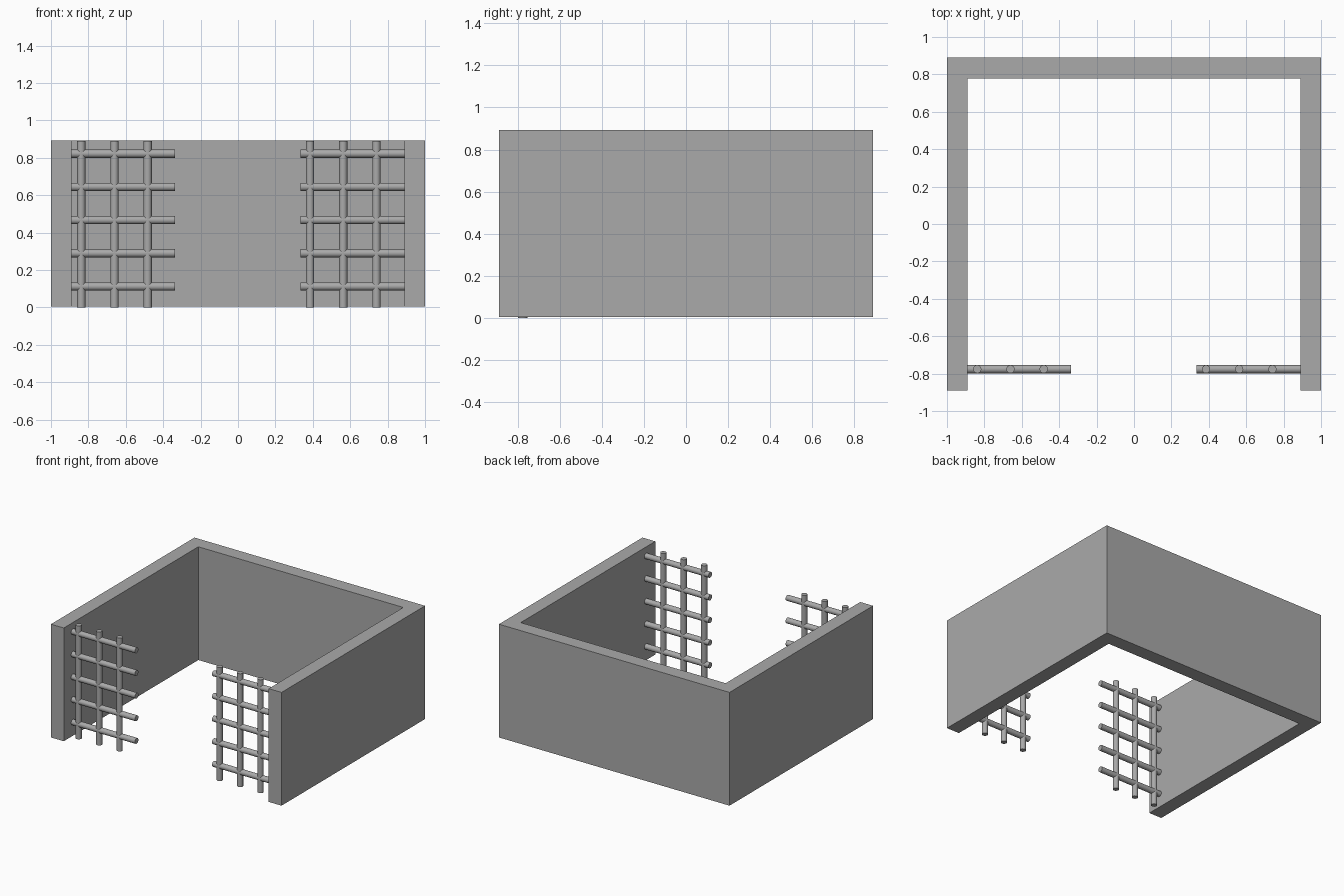
import bpy
from math import pi

cube = bpy.data.objects.get("Cube")
if cube:
    bpy.data.objects.remove(cube, do_unlink=True)

grey = bpy.data.materials.new("plain grey")
grey.use_nodes = True
grey.diffuse_color = (0.4, 0.4, 0.4, 1)
grey.node_tree.nodes["Principled BSDF"].inputs["Base Color"].default_value = (0.4, 0.4, 0.4, 1)

WALL_X, WALL_Y, THICK = 1.0, 0.889, 0.111
WALL_BOTTOM, WALL_TOP = 0.005, 0.893
ROD_RADIUS, ROD_HEIGHT, SPACING = 0.022, 0.889, 0.1775
GRILLE_Y = -0.776


def walls():
    """U-shaped wall, open at the front, extruded from its plan."""
    ix, iy = WALL_X - THICK, WALL_Y - THICK
    plan = [(-WALL_X, -WALL_Y), (-ix, -WALL_Y), (-ix, iy), (ix, iy),
            (ix, -WALL_Y), (WALL_X, -WALL_Y), (WALL_X, WALL_Y), (-WALL_X, WALL_Y)]
    n = len(plan)
    verts = [(x, y, z) for z in (WALL_BOTTOM, WALL_TOP) for x, y in plan]
    faces = [(i, (i + 1) % n, n + (i + 1) % n, n + i) for i in range(n)]
    # Caps: left arm, back, right arm, mitred at the corners
    for a in ((0, 1, 2, 7), (7, 2, 3, 6), (3, 4, 5, 6)):
        faces.append(tuple(reversed(a)))
        faces.append(tuple(i + n for i in a))
    mesh = bpy.data.meshes.new("walls")
    mesh.from_pydata(verts, [], faces)
    mesh.materials.append(grey)
    bpy.context.collection.objects.link(bpy.data.objects.new("walls", mesh))


def rod(name, centre, length, rotation=(0, 0, 0)):
    bpy.ops.mesh.primitive_cylinder_add(vertices=16, radius=ROD_RADIUS, depth=length,
                                        location=centre, rotation=rotation)
    ob = bpy.context.object
    ob.name = name
    ob.data.materials.append(grey)
    bpy.ops.object.shade_smooth_by_angle()


def grille(side, x_start, x_end, first_upright):
    """Lattice of three uprights and five crossbars."""
    for i in range(3):
        rod(f"{side}_upright_{i + 1}",
            (first_upright + i * SPACING, GRILLE_Y, ROD_HEIGHT / 2), ROD_HEIGHT)
    for i in range(5):
        rod(f"{side}_crossbar_{i + 1}",
            ((x_start + x_end) / 2, GRILLE_Y, 0.112 + i * SPACING),
            x_end - x_start, (0, pi / 2, 0))


walls()
grille("right", -0.889, -0.336, -0.838)
grille("left", 0.333, 0.889, 0.385)
